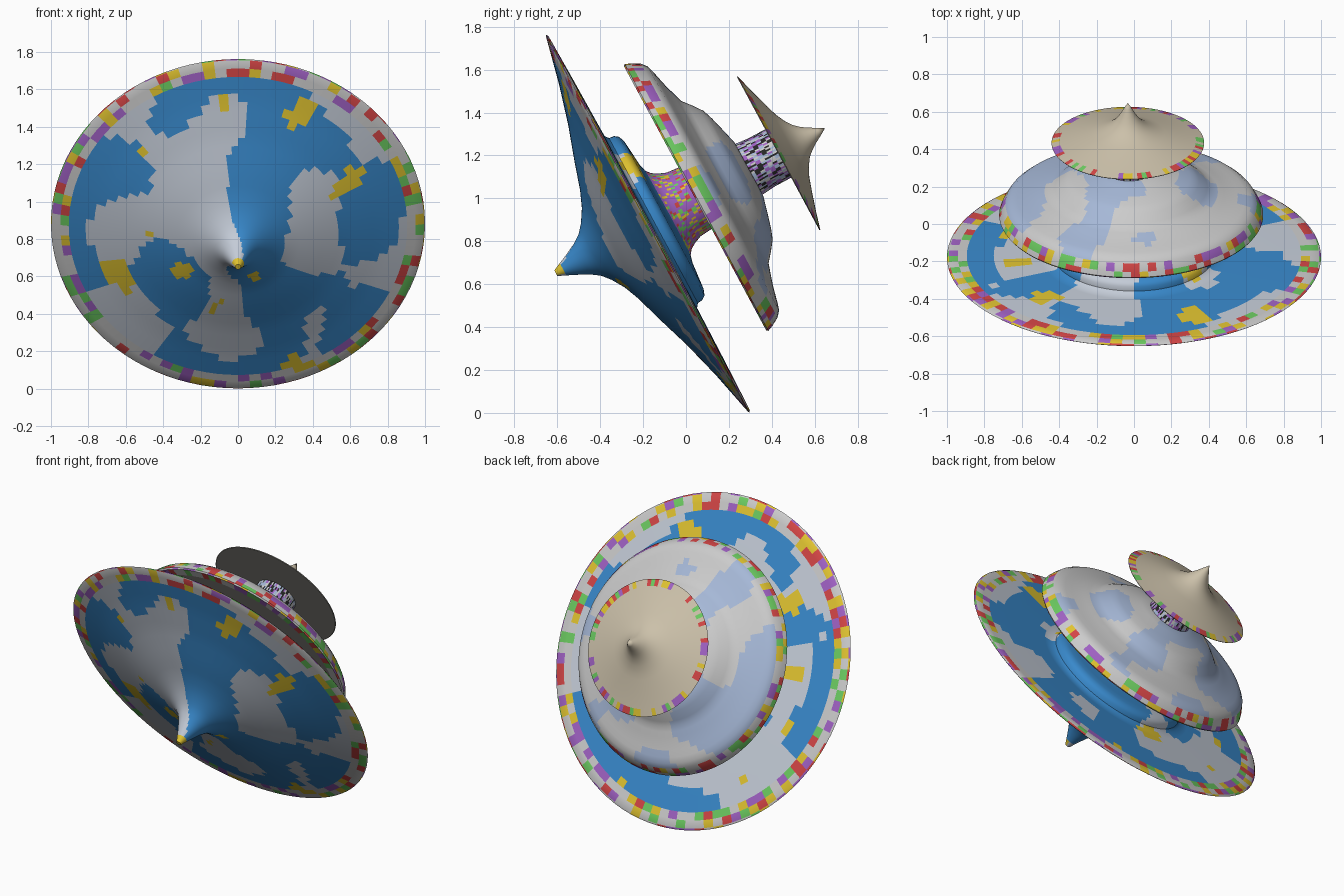
import bpy, math, random
from mathutils import Vector, noise

if "Cube" in bpy.data.objects:
    bpy.data.objects.remove(bpy.data.objects["Cube"])

random.seed(4)
SEG = 96
TILT = math.radians(-61.7)      # the stacked top leans over onto its rim
CENTRE = (0, -0.178, 0.882)

COLORS = {
    "blue": (0.04, 0.25, 0.6), "cloud": (0.55, 0.6, 0.68), "yellow": (0.75, 0.55, 0.03),
    "white": (0.7, 0.7, 0.68), "pale_blue": (0.38, 0.48, 0.68), "red": (0.65, 0.06, 0.06),
    "green": (0.15, 0.6, 0.12), "purple": (0.35, 0.12, 0.55), "tan": (0.6, 0.53, 0.4),
    "grey": (0.3, 0.29, 0.26), "black": (0.02, 0.02, 0.02),
}
NAMES = list(COLORS)
MATS = []
for n, c in COLORS.items():
    m = bpy.data.materials.new(n)
    m.diffuse_color = (*c, 1)
    m.use_nodes = True
    m.node_tree.nodes["Principled BSDF"].inputs["Base Color"].default_value = m.diffuse_color
    MATS.append(m)


def confetti(base):
    return random.choice([base, base, base, "red", "yellow", "green", "purple"])


def cloudy(p, sky, cloud, scale=2.6):
    return cloud if noise.noise(p * scale + Vector((3, 1, 7))) > 0.05 else sky


def lathe(name, profile, paint, shift=0.0, step=0.05):
    """Spin a (radius, height) profile about the leaning axis."""
    pts = [profile[0]]
    for (r0, h0), (r1, h1) in zip(profile, profile[1:]):
        k = max(1, math.ceil(math.hypot(r1 - r0, h1 - h0) / step))
        pts += [(r0 + (r1 - r0) * i / k, h0 + (h1 - h0) * i / k) for i in range(1, k + 1)]
    verts, rings = [], []
    for r, h in pts:
        n = 1 if r < 1e-6 else SEG
        rings.append([len(verts) + i for i in range(n)])
        verts += [(r * math.cos(math.tau * i / SEG), r * math.sin(math.tau * i / SEG), h)
                  for i in range(n)]
    faces = []
    for a, b in zip(rings, rings[1:]):
        for i in range(SEG):
            j = (i + 1) % SEG
            q = [a[i % len(a)], a[j % len(a)], b[j % len(b)], b[i % len(b)]]
            faces.append(list(dict.fromkeys(q)))
    me = bpy.data.meshes.new(name)
    me.from_pydata(verts, [], faces)
    for m in MATS:
        me.materials.append(m)
    for f in me.polygons:
        f.material_index = NAMES.index(paint(f.center))
    ob = bpy.data.objects.new(name, me)
    bpy.context.collection.objects.link(ob)
    ob.location = (shift + CENTRE[0], CENTRE[1], CENTRE[2])
    ob.rotation_euler = (TILT, 0, 0)
    bpy.ops.object.select_all(action='DESELECT')
    ob.select_set(True)
    bpy.context.view_layer.objects.active = ob
    bpy.ops.object.shade_smooth_by_angle(angle=math.radians(40))
    return ob


def paint_base(p):
    if p.xy.length > 0.9:
        return confetti("white")
    if noise.noise(p * 5 + Vector((9, 2, 4))) > 0.5:
        return "yellow"
    return cloudy(p, "blue", "cloud")


def paint_dome(p):
    if p.z < 0.255 and p.xy.length < 0.66:
        return "grey"
    if p.xy.length > 0.66 and p.z < 0.31:
        return confetti("white")
    return cloudy(p, "pale_blue", "white", 4)


def paint_cap(p):
    if p.z < 0.692:
        return "grey"
    return confetti("tan") if p.xy.length > 0.38 else "tan"


# Wide lower disc with spinning point below and raised step above
lathe("lower_disc", [
    (0, -0.487), (0.015, -0.487), (0.05, -0.41), (0.08, -0.35), (0.11, -0.307), (0.15, -0.273),
    (0.21, -0.236), (0.29, -0.203), (0.41, -0.166), (0.58, -0.109), (0.77, -0.056), (0.995, -0.004),
    (1.0, 0.0), (0.99, 0.007), (0.75, 0.012), (0.455, 0.016), (0.437, 0.03), (0.434, 0.055),
    (0.42, 0.074), (0.39, 0.085), (0.26, 0.097), (0.2, 0.112)], paint_base)

# Flared neck between the two discs
lathe("neck", [(0.225, 0.105), (0.2, 0.125), (0.183, 0.153), (0.168, 0.19), (0.162, 0.255)],
      lambda p: confetti("purple"), -0.008, 0.03)

# Middle domed disc with thick rim
lathe("middle_dome", [
    (0.15, 0.25), (0.70, 0.25), (0.706, 0.258), (0.695, 0.285), (0.672, 0.325), (0.645, 0.348),
    (0.61, 0.358), (0.53, 0.377), (0.43, 0.408), (0.385, 0.445), (0.34, 0.478), (0.29, 0.496),
    (0.22, 0.515), (0.143, 0.535), (0, 0.54)], paint_dome, -0.015)

# Short handle stem
lathe("stem", [(0.135, 0.53), (0.128, 0.60), (0.128, 0.692)],
      lambda p: random.choice(["white", "black", "pale_blue", "purple"]), -0.025, 0.03)

# Pointed top cap with flat underside
lathe("top_cap", [
    (0, 0.69), (0.405, 0.69), (0.408, 0.694), (0.32, 0.718), (0.23, 0.745), (0.165, 0.766),
    (0.12, 0.788), (0.085, 0.812), (0.06, 0.84), (0.041, 0.868), (0.02, 0.905), (0, 0.938)],
    paint_cap, -0.033)
